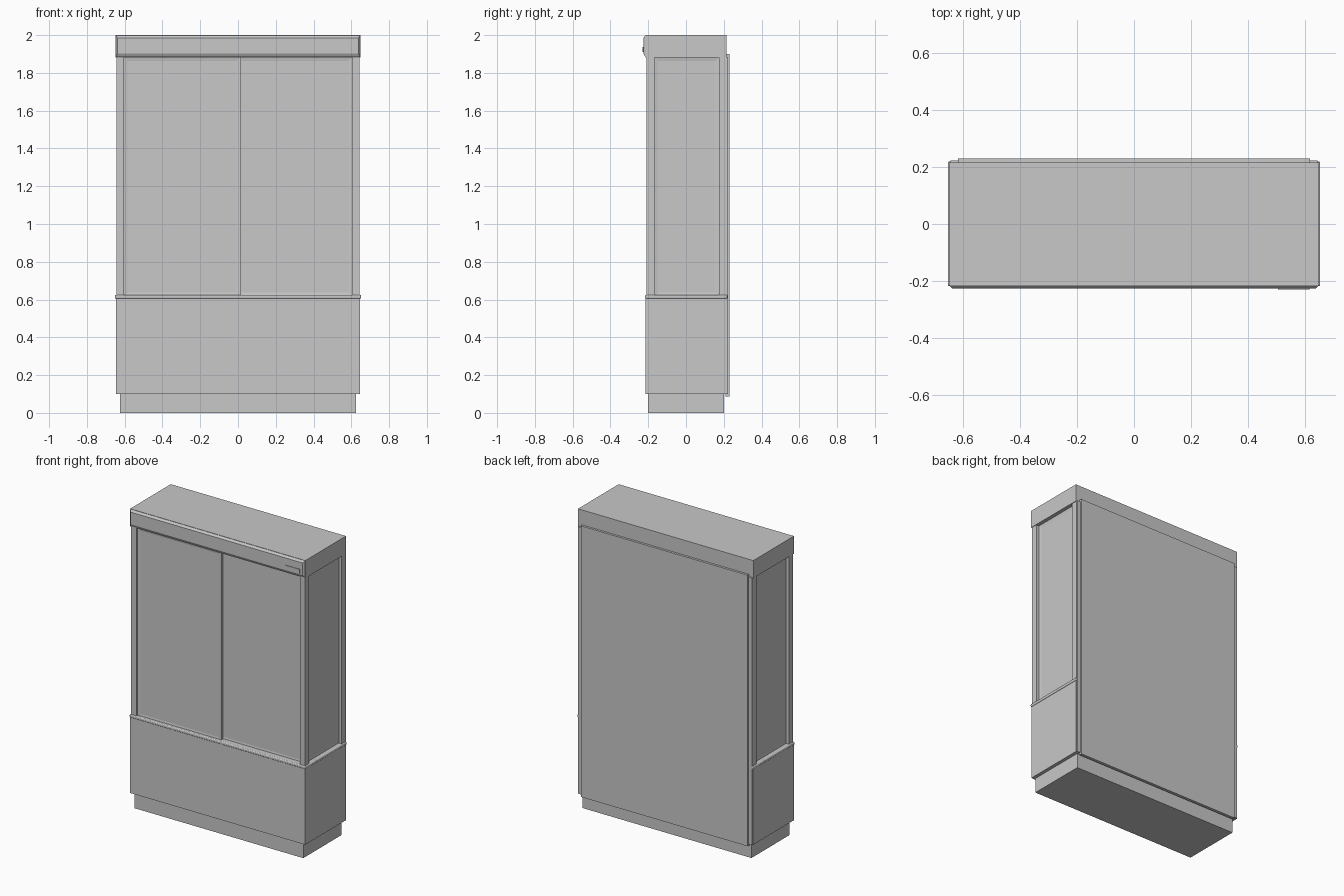
import bpy
import bmesh
from mathutils import Vector

if "Cube" in bpy.data.objects:
    bpy.data.objects.remove(bpy.data.objects["Cube"])

grey = bpy.data.materials.new("cabinet grey")
grey.use_nodes = True
COLOUR = (0.58, 0.58, 0.58, 1)
grey.diffuse_color = COLOUR
grey.node_tree.nodes["Principled BSDF"].inputs["Base Color"].default_value = COLOUR


def finish(name, bm):
    bmesh.ops.recalc_face_normals(bm, faces=bm.faces)
    mesh = bpy.data.meshes.new(name)
    bm.to_mesh(mesh)
    bm.free()
    mesh.materials.append(grey)
    obj = bpy.data.objects.new(name, mesh)
    bpy.context.collection.objects.link(obj)
    return obj


def box(name, x, y, z, panel=None):
    """Box between limits; panel is the direction of a face to sink inside a frame."""
    bm = bmesh.new()
    bmesh.ops.create_cube(bm, size=1)
    for v in bm.verts:
        v.co = [lo + (c + 0.5) * (hi - lo) for c, (lo, hi) in zip(v.co, (x, y, z))]
    if panel:
        bm.normal_update()
        face = [f for f in bm.faces if f.normal.dot(Vector(panel)) > 0.9]
        bmesh.ops.inset_region(bm, faces=face, thickness=0.032)
        for v in face[0].verts:
            v.co -= Vector(panel) * 0.004
    return finish(name, bm)


def sides(name, x, y, z, panel=False):
    # A matching box on each side of the cabinet
    box("left_" + name, x, y, z, (1, 0, 0) if panel else None)
    box("right_" + name, (-x[1], -x[0]), y, z, (-1, 0, 0) if panel else None)


# Plinth, lower cabinet and the thin rounded rim around its top
box("plinth", (-0.624, 0.624), (-0.202, 0.2), (0, 0.1))
box("lower_cabinet", (-0.647, 0.647), (-0.214, 0.217), (0.1, 0.612))
rim = box("rim", (-0.652, 0.652), (-0.217, 0.219), (0.605, 0.625))
soft = rim.modifiers.new("soft edge", "BEVEL")
soft.width = 0.006
soft.segments = 3

# Upper cabinet: inner body, corner posts and framed side panels
LOW, HIGH = 0.615, 1.885
box("upper_body", (-0.6, 0.6), (-0.165, 0.214), (LOW, HIGH))
sides("front_post", (0.605, 0.644), (-0.21, -0.168), (LOW, HIGH))
sides("back_post", (0.605, 0.644), (0.175, 0.217), (LOW, HIGH))
sides("side_panel", (0.59, 0.624), (-0.17, 0.176), (LOW, HIGH), True)

# Sliding doors on two tracks
FRONT = (0, -1, 0)
box("outer_sliding_door", (-0.607, 0.015), (-0.198, -0.18), (LOW, HIGH), FRONT)
box("inner_sliding_door", (-0.02, 0.607), (-0.178, -0.16), (LOW, HIGH), FRONT)

# Back panel
box("back_panel", (-0.617, 0.617), (0.21, 0.23), (0.088, 1.9))
sides("back_edge", (0.61, 0.642), (0.21, 0.222), (0.1, 1.885))

# Header with a chamfered front fascia
box("header", (-0.648, 0.648), (-0.214, 0.215), (1.882, 2))
bm = bmesh.new()
rings = []
for w, y, bottom, top in ((0.647, -0.212, 1.884, 1.999), (0.645, -0.217, 1.887, 1.996),
                          (0.637, -0.226, 1.903, 1.985)):
    rings.append([bm.verts.new((x, y, z)) for x, z in
                  ((-w, bottom), (w, bottom), (w, top), (-w, top))])
bm.faces.new(rings[0])
bm.faces.new(rings[-1])
for a, b in zip(rings, rings[1:]):
    for i in range(4):
        j = (i + 1) % 4
        bm.faces.new((a[i], a[j], b[j], b[i]))
finish("header_fascia", bm)

# Small blank plate on the fascia
box("fascia_plate", (0.505, 0.615), (-0.23, -0.22), (1.91, 1.938))
